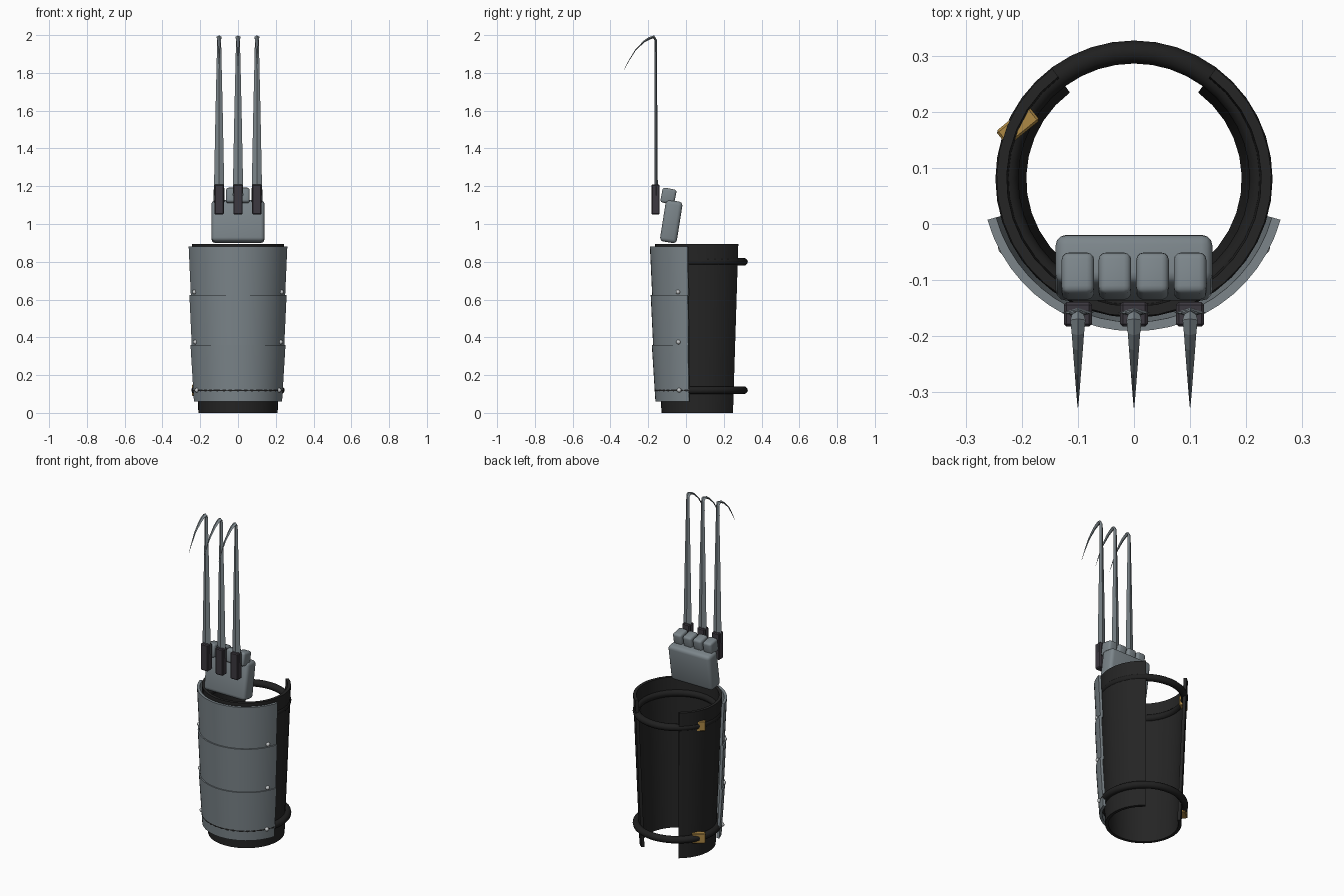
import bpy, bmesh, math
from mathutils import Vector

if "Cube" in bpy.data.objects:
    bpy.data.objects.remove(bpy.data.objects["Cube"])

CY = 0.08  # y of the sleeve axis


def material(name, rgb):
    m = bpy.data.materials.new(name)
    m.diffuse_color = (*rgb, 1)
    m.use_nodes = True
    m.node_tree.nodes["Principled BSDF"].inputs["Base Color"].default_value = m.diffuse_color
    return m


LEATHER = material("black leather", (0.018, 0.018, 0.018))
STRAP = material("strap black", (0.014, 0.014, 0.014))
STEEL = material("slate steel", (0.20, 0.235, 0.255))
MOUNT = material("dark mount", (0.045, 0.04, 0.05))
BRASS = material("brass", (0.42, 0.25, 0.06))
RIVET = material("pale rivet", (0.55, 0.57, 0.58))


def finish(name, bm, mat, smooth=True):
    bmesh.ops.recalc_face_normals(bm, faces=bm.faces)
    me = bpy.data.meshes.new(name)
    bm.to_mesh(me)
    bm.free()
    ob = bpy.data.objects.new(name, me)
    bpy.context.collection.objects.link(ob)
    me.materials.append(mat)
    if smooth:
        bpy.ops.object.select_all(action='DESELECT')
        ob.select_set(True)
        bpy.context.view_layer.objects.active = ob
        bpy.ops.object.shade_smooth_by_angle(angle=math.radians(35))
    return ob


def shell(name, z0, r0, z1, r1, half_deg, thick, segs, mat):
    """Tapered open shell, centred on the front (-y) direction."""
    bm = bmesh.new()
    rows = []
    for i in range(segs + 1):
        a = math.radians(-90 - half_deg + 2 * half_deg * i / segs)
        rows.append([bm.verts.new((r * math.cos(a), CY + r * math.sin(a), z))
                     for r, z in ((r0, z0), (r1, z1), (r1 - thick, z1), (r0 - thick, z0))])
    for a, b in zip(rows, rows[1:]):
        for k in range(4):
            bm.faces.new((a[k], b[k], b[(k + 1) % 4], a[(k + 1) % 4]))
    bm.faces.new(rows[0])
    bm.faces.new(rows[-1])
    return finish(name, bm, mat)


def box(name, loc, size, mat, rot=(0, 0, 0), bevel=0.01, segs=3):
    bm = bmesh.new()
    bmesh.ops.create_cube(bm, size=1)
    bmesh.ops.scale(bm, vec=size, verts=bm.verts)
    bmesh.ops.bevel(bm, geom=bm.edges[:], offset=bevel, segments=segs,
                    profile=0.5, affect='EDGES')
    ob = finish(name, bm, mat)
    ob.location = loc
    ob.rotation_euler = [math.radians(v) for v in rot]
    return ob


def ring(name, z, major, minor, mat):
    bm = bmesh.new()
    n, k = 40, 12
    vs = [[bm.verts.new(((major + minor * math.cos(v)) * math.cos(u),
                         CY + (major + minor * math.cos(v)) * math.sin(u),
                         z + minor * math.sin(v)))
           for v in (2 * math.pi * j / k for j in range(k))]
          for u in (2 * math.pi * i / n for i in range(n))]
    for i in range(n):
        for j in range(k):
            bm.faces.new((vs[i][j], vs[(i + 1) % n][j],
                          vs[(i + 1) % n][(j + 1) % k], vs[i][(j + 1) % k]))
    return finish(name, bm, mat)


# Leather sleeve, open at the back
shell("leather_sleeve", 0, 0.21, 0.895, 0.245, 143.5, 0.018, 28, LEATHER)

# Overlapping forearm plates with a rivet on each side
plates = [("lower", 0.06, 0.242, 0.36, 0.261, 0.12),
          ("middle", 0.355, 0.254, 0.625, 0.267, 0.375),
          ("upper", 0.62, 0.259, 0.88, 0.271, 0.64)]
for label, z0, r0, z1, r1, rz in plates:
    shell(label + "_plate", z0, r0, z1, r1, 74.5, 0.016, 22, STEEL)
    r = r0 + (r1 - r0) * (rz - z0) / (z1 - z0)
    for s in (-1, 1):
        bm = bmesh.new()
        bmesh.ops.create_uvsphere(bm, u_segments=12, v_segments=8, radius=0.012)
        a = math.radians(-28)
        ob = finish(label + "_rivet", bm, RIVET)
        ob.location = (s * (r + 0.001) * math.cos(a), CY + (r + 0.001) * math.sin(a), rz)

# Straps and their buckles
for label, z in (("lower", 0.12), ("upper", 0.8)):
    ring(label + "_strap", z, 0.2265, 0.0205, STRAP)
    box(label + "_buckle", (-0.207, 0.175, z), (0.074, 0.034, 0.06), BRASS,
        rot=(0, 0, 39), bevel=0.004, segs=1)

# Hand: palm block and four knuckles
box("palm", (0, -0.078, 1.013), (0.28, 0.09, 0.222), STEEL, rot=(-9, 0, 0), bevel=0.02)
for x in (-0.1, -0.034, 0.033, 0.1):
    box("knuckle", (x, -0.093, 1.148), (0.058, 0.075, 0.08), STEEL,
        rot=(-11, 0, 0), bevel=0.013)

# Claws: diamond section swept along a hooked path (y, z, width, depth)
PATH = [(-0.158, 1.15, 0.056, 0.018), (-0.159, 1.6, 0.038, 0.014),
        (-0.160, 1.9, 0.024, 0.012), (-0.161, 1.975, 0.021, 0.013),
        (-0.171, 1.991, 0.027, 0.016), (-0.195, 1.983, 0.022, 0.014),
        (-0.222, 1.966, 0.018, 0.009), (-0.267, 1.922, 0.011, 0.005),
        (-0.305, 1.86, 0.005, 0.003), (-0.327, 1.818, 0.001, 0.001)]
for x in (-0.1, 0, 0.1):
    bm = bmesh.new()
    rows = []
    for i, (y, z, w, d) in enumerate(PATH):
        p, q = PATH[max(i - 1, 0)], PATH[min(i + 1, len(PATH) - 1)]
        t = Vector((0, q[0] - p[0], q[1] - p[1])).normalized()
        n = Vector((0, -t.z, t.y))
        c = Vector((x, y, z))
        side = Vector((w / 2, 0, 0))
        rows.append([bm.verts.new(v) for v in
                     (c + side, c + n * d / 2, c - side, c - n * d / 2)])
    for a, b in zip(rows, rows[1:]):
        for k in range(4):
            bm.faces.new((a[k], a[(k + 1) % 4], b[(k + 1) % 4], b[k]))
    bm.faces.new(rows[0])
    bm.faces.new(rows[-1])
    finish("claw_blade", bm, STEEL, smooth=False)
    box("claw_mount", (x, -0.161, 1.13), (0.05, 0.044, 0.16), MOUNT, bevel=0.005, segs=1)
